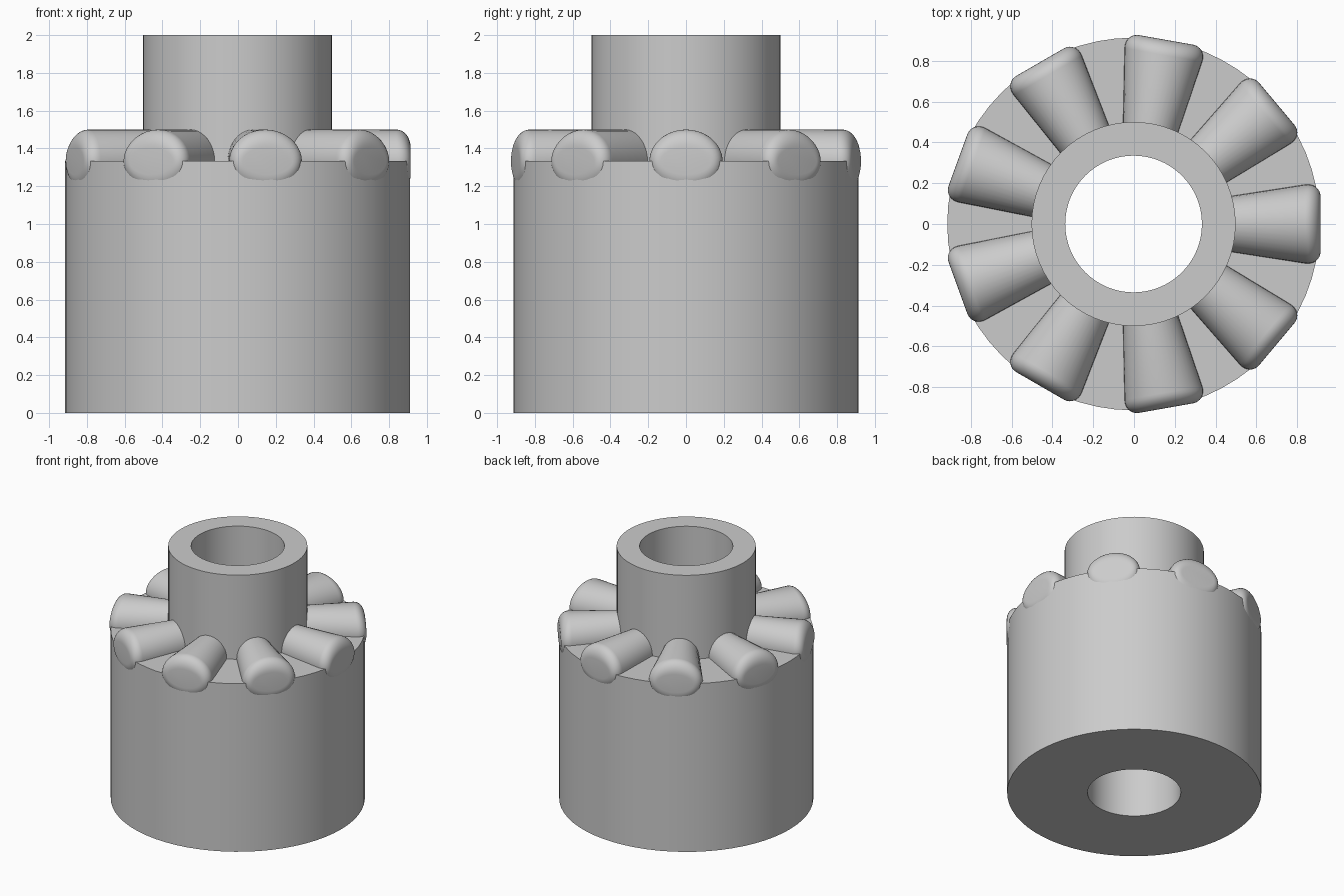
import bpy, bmesh, math

if "Cube" in bpy.data.objects:
    bpy.data.objects.remove(bpy.data.objects["Cube"])

SEG = 64
TEETH = 9
CX = -0.002          # body axis, so the overall bounds are centred


def mesh_object(name, bm):
    bmesh.ops.recalc_face_normals(bm, faces=bm.faces)
    me = bpy.data.meshes.new(name)
    bm.to_mesh(me)
    bm.free()
    ob = bpy.data.objects.new(name, me)
    bpy.context.collection.objects.link(ob)
    return ob


# Stepped hub with through bore: closed profile turned round the axis
profile = [(0.335, 0), (0.913, 0), (0.913, 1.333), (0.5, 1.333), (0.5, 2), (0.335, 2)]
bm = bmesh.new()
rings = []
for i in range(SEG):
    a = 2 * math.pi * i / SEG
    rings.append([bm.verts.new((CX + r * math.cos(a), r * math.sin(a), z)) for r, z in profile])
for i in range(SEG):
    A, B = rings[i], rings[(i + 1) % SEG]
    for j in range(len(profile)):
        k = (j + 1) % len(profile)
        bm.faces.new((A[j], B[j], B[k], A[k]))
hub = mesh_object("stepped_hub", bm)

# Teeth: flared elliptical rollers with a rounded outer end
HALF_H, END, FILLET = 0.167, 0.916, 0.075
N = 40


def half_width(x):
    return 0.137 + 0.155 * (x - 0.48)


stations = [(0.42, half_width(0.42), HALF_H)]
for s in range(9):
    t = s / 8 * math.pi / 2
    x = END - FILLET + FILLET * math.sin(t)
    c = 1 - math.cos(t)
    stations.append((x, half_width(x) - 0.07 * c, HALF_H - 0.095 * c))

bm = bmesh.new()
for n in range(TEETH):
    a = 2 * math.pi * n / TEETH
    ca, sa = math.cos(a), math.sin(a)
    loops = []
    for x, w, h in stations:
        loop = []
        for i in range(N):
            p = 2 * math.pi * i / N
            y = w * math.cos(p)
            loop.append(bm.verts.new((CX + x * ca - y * sa, x * sa + y * ca,
                                      1.333 + h * math.sin(p))))
        loops.append(loop)
    for A, B in zip(loops, loops[1:]):
        for i in range(N):
            k = (i + 1) % N
            bm.faces.new((A[i], A[k], B[k], B[i]))
    bm.faces.new(loops[0][::-1])
    bm.faces.new(loops[-1])
teeth = mesh_object("radial_teeth", bm)

# Smooth curved walls, keep crisp edges
for ob in (hub, teeth):
    bpy.ops.object.select_all(action='DESELECT')
    ob.select_set(True)
    bpy.context.view_layer.objects.active = ob
    bpy.ops.object.shade_smooth_by_angle(angle=math.radians(35))
